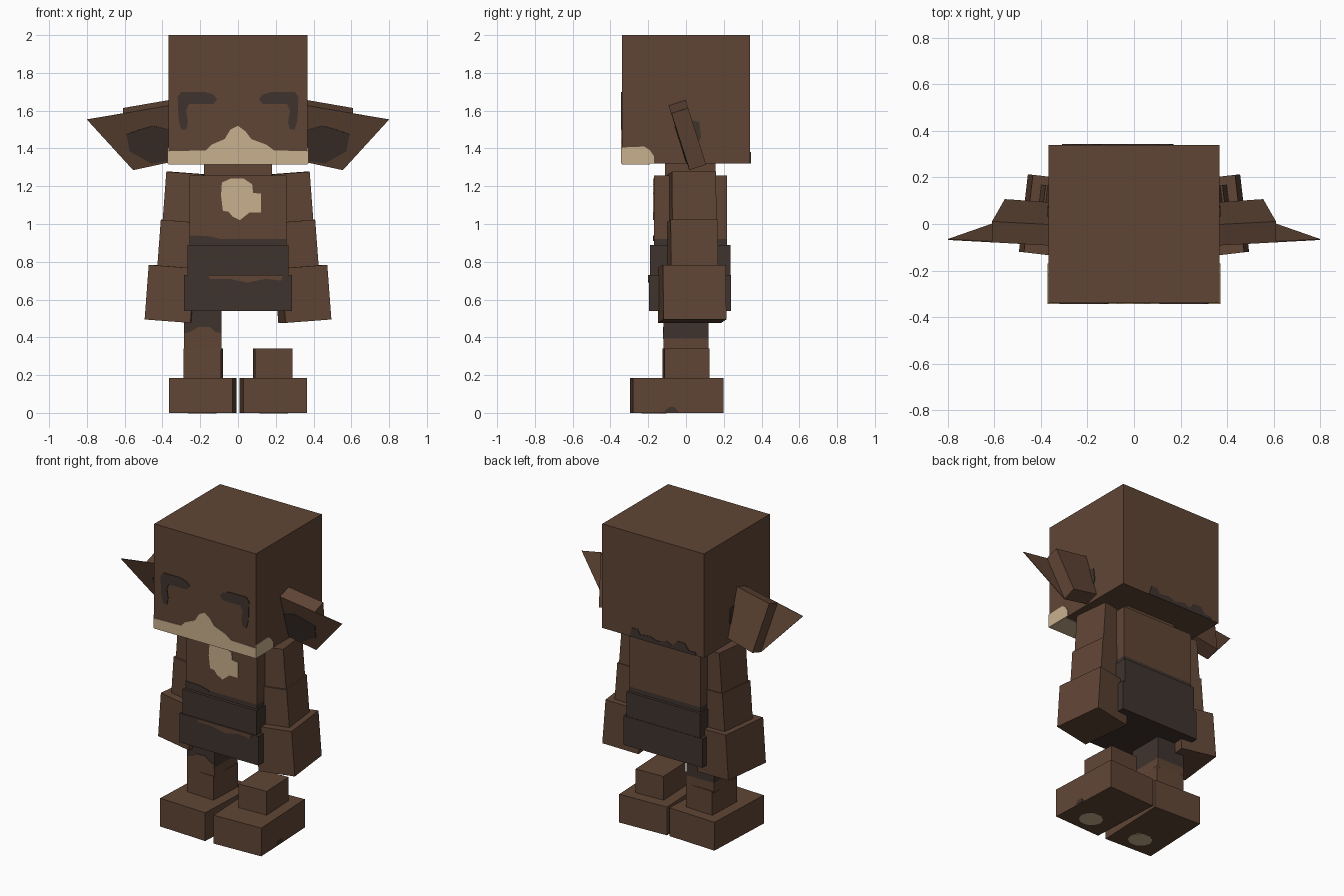
import bpy, bmesh
from math import radians, cos, sin, tau
from mathutils import Matrix, Vector

cube = bpy.data.objects.get("Cube")
if cube:
    bpy.data.objects.remove(cube)


def material(name, rgb):
    m = bpy.data.materials.new(name)
    m.use_nodes = True
    m.diffuse_color = (*rgb, 1)
    m.node_tree.nodes["Principled BSDF"].inputs["Base Color"].default_value = (*rgb, 1)
    return m


BROWN = material("warm brown", (0.117, 0.060, 0.036))
DARK = material("charcoal brown", (0.051, 0.034, 0.027))
CREAM = material("cream", (0.584, 0.434, 0.266))


def finish(name, bm, mat):
    bmesh.ops.recalc_face_normals(bm, faces=bm.faces)
    mesh = bpy.data.meshes.new(name)
    bm.to_mesh(mesh)
    bm.free()
    mesh.materials.append(mat)
    obj = bpy.data.objects.new(name, mesh)
    bpy.context.collection.objects.link(obj)
    return obj


def box(name, size, center, mat, yaw=0, roll=0):
    bm = bmesh.new()
    turn = Matrix.Rotation(radians(yaw), 4, 'Z') @ Matrix.Rotation(radians(roll), 4, 'Y')
    bmesh.ops.create_cube(bm, size=1, matrix=Matrix.Translation(center) @ turn @ Matrix.Diagonal((*size, 1)))
    return finish(name, bm, mat)


def span(name, x, y, z, mat):
    """Upright box given by its ranges."""
    return box(name, [b - a for a, b in (x, y, z)], [(a + b) / 2 for a, b in (x, y, z)], mat)


def slab(name, points, push, mat):
    """Flat outline thickened along the push vector."""
    bm = bmesh.new()
    face = bm.faces.new([bm.verts.new(p) for p in points])
    grown = bmesh.ops.extrude_face_region(bm, geom=[face], use_keep_orig=True)["geom"]
    for v in grown:
        if isinstance(v, bmesh.types.BMVert):
            v.co += Vector(push)
    return finish(name, bm, mat)


def front_plate(name, points, y, mat):
    slab(name, [(x, y, z) for x, z in points], (0, -0.004, 0), mat)


def side_plate(name, points, x, mat):
    slab(name, [(x, y, z) for y, z in points], (0.004 if x > 0 else -0.004, 0, 0), mat)


# Head and neck
span("head", (-.368, .368), (-.34, .34), (1.32, 2), BROWN)
span("neck", (-.18, .18), (-.11, .155), (1.24, 1.33), BROWN)

# Cream muzzle wrapping round the jaw
front_plate("muzzle", [(-.368, 1.32), (-.368, 1.385), (-.17, 1.39), (-.14, 1.42), (-.07, 1.45), (-.04, 1.5),
                       (0, 1.52), (.04, 1.49), (.07, 1.45), (.15, 1.42), (.19, 1.39), (.368, 1.385),
                       (.368, 1.32)], -.34, CREAM)
slab("chin_plate", [(-.368, -.34, 1.32), (.368, -.34, 1.32), (.368, -.19, 1.32), (-.368, -.19, 1.32)],
     (0, 0, -.004), CREAM)
# Ragged dark fringe low on the back of the head
slab("nape_fringe", [(x, .34, z) for x, z in
                     [(.17, 1.32), (.15, 1.38), (.11, 1.38), (.09, 1.35), (.02, 1.36), (-.03, 1.34), (-.1, 1.36),
                      (-.14, 1.34), (-.18, 1.38), (-.23, 1.38), (-.26, 1.34), (-.31, 1.34), (-.31, 1.32)]],
     (0, .004, 0), DARK)

BROW = [(.11, 1.66), (.13, 1.685), (.18, 1.7), (.3, 1.7), (.32, 1.675), (.315, 1.55), (.3, 1.5), (.275, 1.5),
        (.265, 1.54), (.275, 1.6), (.26, 1.635), (.13, 1.635)]
EAR = [(.36, 1.628), (.61, 1.585), (.555, 1.285), (.36, 1.327)]
EAR_TIP = [(.61, 1.585), (.8, 1.553), (.555, 1.285)]
INNER_EAR = [(.368, 1.5), (.45, 1.52), (.52, 1.5), (.59, 1.475), (.575, 1.385), (.51, 1.35), (.46, 1.32),
             (.368, 1.335)]


def on_ear(points, s):
    """Lay an outline on the tilted front plane of an ear."""
    return [(s * x, -.09 + (1.62 - z) * .319, z) for x, z in points]


for s, side in ((1, "left"), (-1, "right")):
    # Face markings
    front_plate(side + "_brow", [(s * x, z) for x, z in BROW], -.34, DARK)
    side_plate(side + "_cheek", [(-.344, 1.32), (-.344, 1.405), (-.22, 1.41), (-.19, 1.39), (-.17, 1.36),
                                 (-.17, 1.32)], s * .368, CREAM)
    side_plate(side + "_ear_shade", [(.02, 1.42), (.03, 1.55), (.07, 1.54), (.08, 1.46), (.06, 1.42)],
               s * .368, DARK)
    # Ear with thick root and thin pointed flap
    slab(side + "_ear", on_ear(EAR, s), (0, .09, .029), BROWN)
    slab(side + "_ear_tip", on_ear(EAR_TIP, s), (0, .004, .001), BROWN)
    slab(side + "_inner_ear", on_ear(INNER_EAR, s), (0, -.004, -.001), DARK)
    # Arm in three segments, splayed outward
    for part, size, x, z in (("upper_arm", (.2, .235, .27), .277, 1.135),
                             ("forearm", (.21, .25, .26), .300, .885),
                             ("hand", (.245, .335, .29), .343, .63)):
        box(f"{side}_{part}", size, (s * x, .032, z), BROWN, s * 6.6, s * -4.3)
    # Shin and foot
    box(side + "_shin", (.197, .24, .18), (s * .184, .001, .25), BROWN, s * 2.5)
    box(side + "_foot", (.336, .48, .185), (s * .187, -.049, .0925), BROWN, s * 2.5)
    # Worn patch under the sole
    pad = [(s * .19 + .075 * cos(k * tau / 10), -.17 + .07 * sin(k * tau / 10), .001) for k in range(10)]
    slab(side + "_sole_patch", pad, (0, 0, -.003), CREAM)

side_plate("left_foot_patch", [(-.12, .005), (-.09, .03), (-.06, .03), (-.04, .005)], .354, DARK)

# Torso, with a dark band rising above the belt
span("torso", (-.258, .258), (-.17, .217), (.92, 1.258), BROWN)
span("waist", (-.258, .258), (-.17, .217), (.56, .92), DARK)
front_plate("waist_fringe", [(-.258, .91), (-.258, .94), (-.15, .935), (-.09, .92), (-.09, .91)], -.17, DARK)
front_plate("chest_patch", [(-.085, 1.22), (-.04, 1.24), (.03, 1.24), (.075, 1.21), (.08, 1.165), (.122, 1.16),
                            (.122, 1.06), (.06, 1.06), (.01, 1.02), (-.03, 1.04), (-.05, 1.065), (-.08, 1.07),
                            (-.09, 1.15)], -.17, CREAM)

# Belt and skirt
span("belt", (-.267, .267), (-.19, .235), (.73, .89), DARK)
span("skirt", (-.285, .285), (-.197, .238), (.54, .73), DARK)
front_plate("skirt_patch", [(-.16, .73), (.238, .73), (.23, .7), (.15, .71), (.05, .69), (-.05, .71), (-.15, .71)],
            -.197, BROWN)

# Right thigh only: dark above, brown above the knee
span("right_thigh", (-.285, -.087), (-.118, .118), (.395, .56), DARK)
span("right_knee", (-.285, -.087), (-.118, .118), (.33, .395), BROWN)
front_plate("right_knee_patch", [(-.285, .39), (-.285, .42), (-.25, .43), (-.21, .455), (-.15, .455), (-.12, .43),
                                 (-.087, .42), (-.087, .39)], -.118, BROWN)
